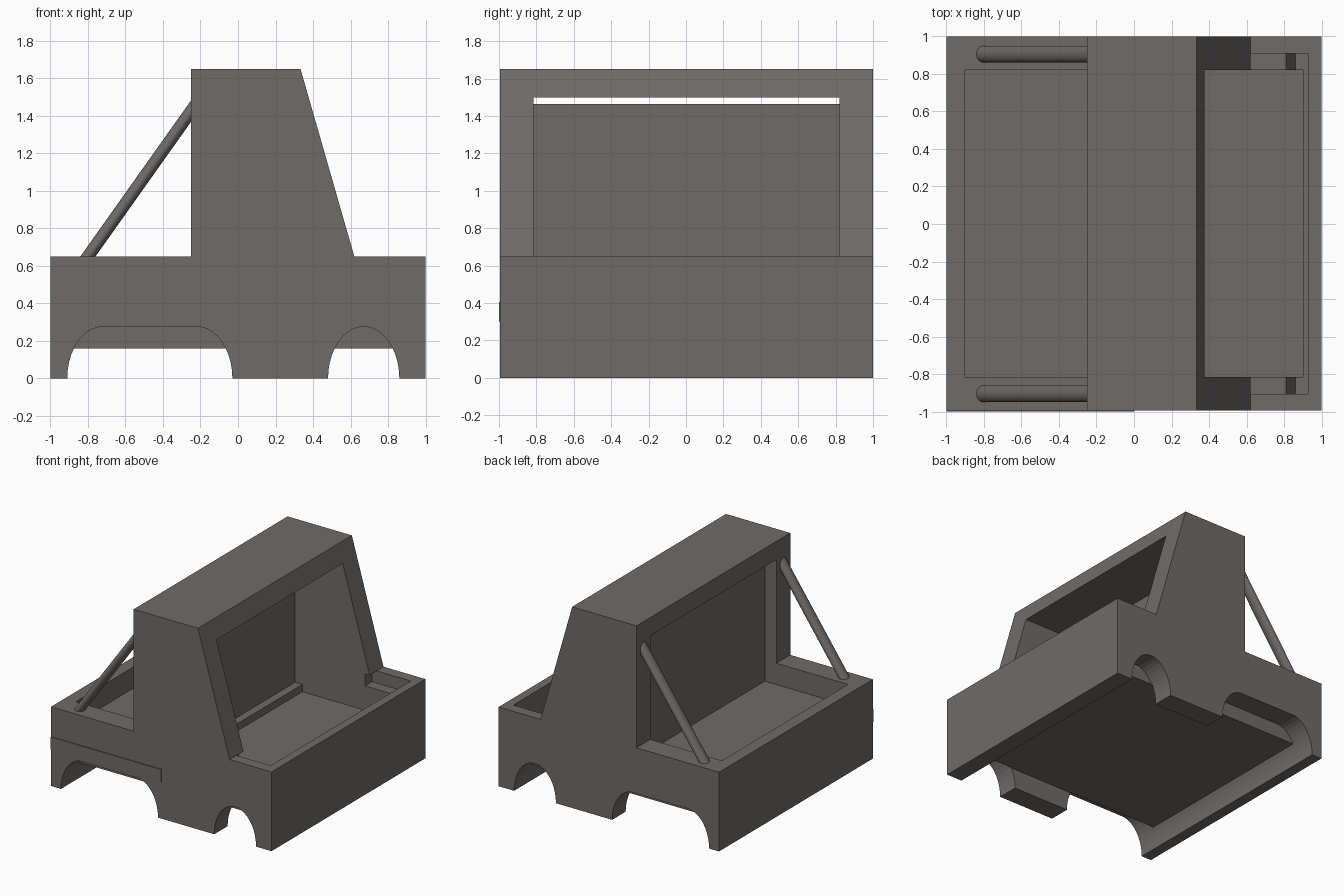
import bpy, bmesh
from math import sin, cos, pi, atan2, sqrt
from mathutils import Vector

if "Cube" in bpy.data.objects:
    bpy.data.objects.remove(bpy.data.objects["Cube"])

paint = bpy.data.materials.new("dark_paint")
paint.diffuse_color = (0.16, 0.147, 0.14, 1)
paint.use_nodes = True
paint.node_tree.nodes["Principled BSDF"].inputs["Base Color"].default_value = paint.diffuse_color


def prism(name, profile, y0, y1):
    """Extrude an x-z profile from y0 to y1."""
    bm = bmesh.new()
    face = bm.faces.new([bm.verts.new((x, y0, z)) for x, z in profile])
    ext = bmesh.ops.extrude_face_region(bm, geom=[face])
    verts = [v for v in ext['geom'] if isinstance(v, bmesh.types.BMVert)]
    bmesh.ops.translate(bm, verts=verts, vec=(0, y1 - y0, 0))
    bmesh.ops.recalc_face_normals(bm, faces=bm.faces)
    mesh = bpy.data.meshes.new(name)
    bm.to_mesh(mesh)
    bm.free()
    mesh.materials.append(paint)
    ob = bpy.data.objects.new(name, mesh)
    bpy.context.collection.objects.link(ob)
    return ob


def cut(target, cutter):
    cutter.hide_render = True
    mod = target.modifiers.new("cut", 'BOOLEAN')
    mod.operation = 'DIFFERENCE'
    mod.solver = 'EXACT'
    mod.object = cutter
    bpy.context.view_layer.objects.active = target
    bpy.ops.object.modifier_apply(modifier=mod.name)
    bpy.data.objects.remove(cutter)


def arch(c0, c1, rx=0.19, rz=0.275, n=10):
    """Wheel arch: quarter ellipses round c0 and c1 joined by a flat top."""
    steps = [pi / 2 * i / n for i in range(n + 1)]
    left = [(c0 - rx * cos(a), rz * sin(a)) for a in steps]
    right = [(c1 + rx * cos(a), rz * sin(a)) for a in reversed(steps)]
    if c0 == c1:
        right = right[1:]
    return [(c0 - rx, -0.1)] + left + right + [(c1 + rx, -0.1)]


# Body: solid side profile
body = prism("body", [(-1, 0), (1, 0), (1, 0.65), (0.62, 0.65), (0.333, 1.65),
                      (-0.25, 1.65), (-0.25, 0.65), (-1, 0.65)], -0.994, 1)

# Bed, cab interior, partition, windscreen and rear window openings
cut(body, prism("interior_cutter", [
    (-0.9, 0.475), (-0.145, 0.475), (-0.145, 1.465), (-0.055, 1.465),
    (-0.055, 0.41), (0.01, 0.41), (0.01, 0.35), (0.9, 0.35),
    (0.9, 1.5), (-0.9, 1.5)], -0.815, 0.82))

# Wider front recess with shelves above the front wheels
cut(body, prism("front_recess_cutter", [
    (0.58, 0.55), (0.81, 0.55), (0.86, 0.38), (0.93, 0.38), (0.93, 0.8),
    (0.62, 0.8), (0.62, 0.648), (0.58, 0.648)], -0.905, 0.91))

# Hollow underside, following the end curves of the arches
h = 0.16
k = 0.19 * sqrt(1 - (h / 0.275) ** 2)
outline = arch(-0.72, 0.67)
cut(body, prism("underside_cutter",
                [p for p in outline if p[0] < 0 and p[1] < h] + [(-0.72 - k, h), (0.67 + k, h)]
                + [p for p in outline if p[0] > 0 and p[1] < h], -0.82, 0.825))

# Wheel arches on both sides
for c0, c1 in ((-0.72, -0.22), (0.67, 0.67)):
    for y0, y1 in ((-1.1, -0.815), (0.82, 1.1)):
        cut(body, prism("wheel_arch_cutter", arch(c0, c1), y0, y1))

# Thin raised panel on the front-facing side
prism("side_panel", [(-1, 0.3), (0, 0.3), (0, 0.405), (-1, 0.405)], -1, -0.98)

# Slanted oval struts behind the cab
start, end = Vector((-0.835, 0, 0.6)), Vector((-0.22, 0, 1.467))
d = end - start
for side in (-1, 1):
    mid = (start + end) / 2
    bpy.ops.mesh.primitive_cylinder_add(vertices=32, radius=1, depth=d.length,
                                        location=(mid.x, side * 0.905, mid.z),
                                        rotation=(0, atan2(d.x, d.z), 0))
    strut = bpy.context.object
    strut.name = "left_strut" if side < 0 else "right_strut"
    strut.scale = (0.033, 0.045, 1)
    strut.data.materials.append(paint)
    bpy.ops.object.transform_apply(location=False, rotation=False, scale=True)
    bpy.ops.object.shade_smooth_by_angle()
